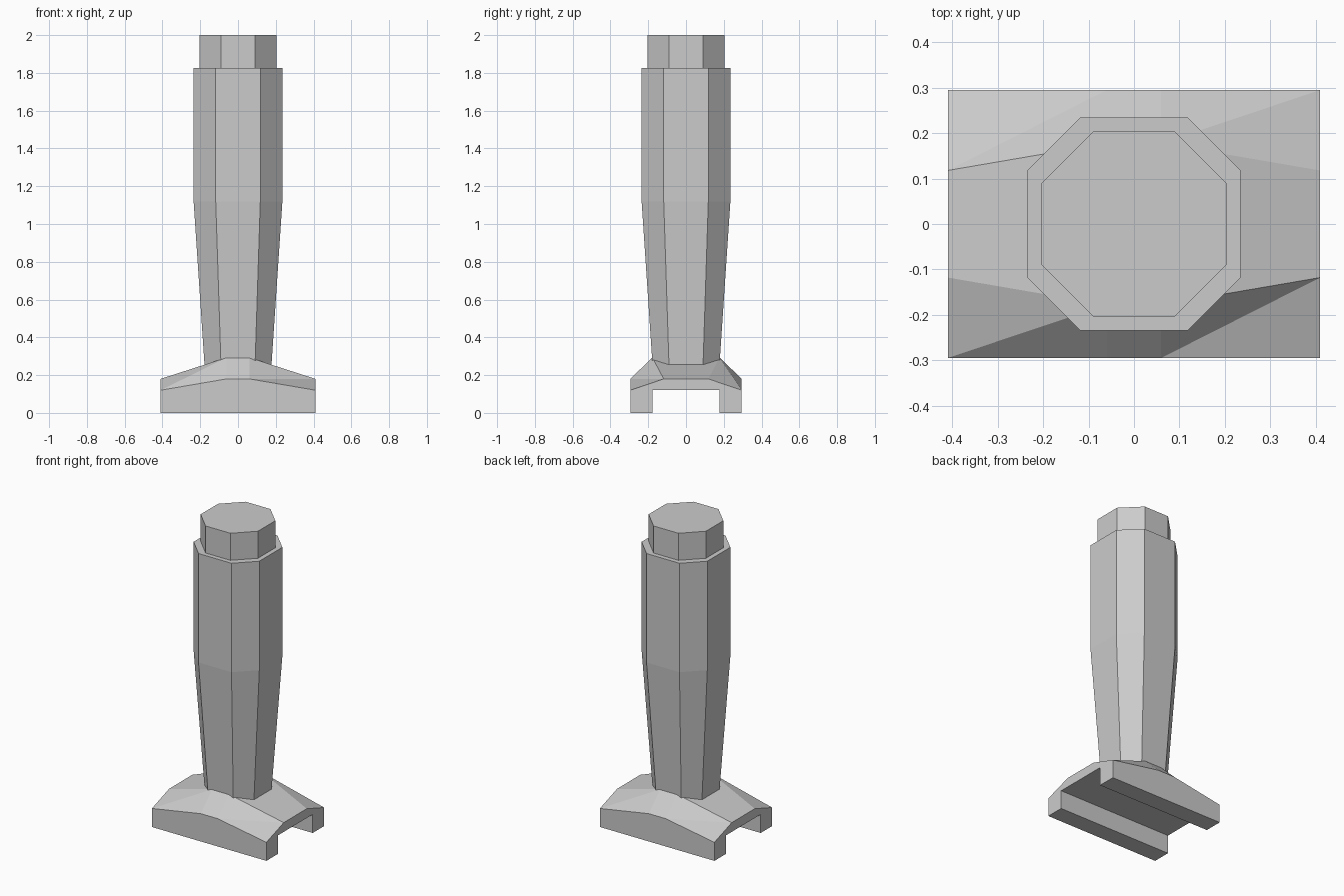
import bpy, bmesh

if "Cube" in bpy.data.objects:
    bpy.data.objects.remove(bpy.data.objects["Cube"])


def loft(name, sections, split=()):
    """Skin a row of matching closed sections; strips in split become triangles."""
    bm = bmesh.new()
    rings = [[bm.verts.new(p) for p in s] for s in sections]
    n = len(rings[0])
    for a, b in zip(rings, rings[1:]):
        for j in range(n):
            k = (j + 1) % n
            if j in split:
                bm.faces.new((a[j], a[k], b[k]))
                bm.faces.new((a[j], b[k], b[j]))
            else:
                bm.faces.new((a[j], a[k], b[k], b[j]))
    bm.faces.new(rings[0])
    bm.faces.new(rings[-1])
    bmesh.ops.recalc_face_normals(bm, faces=bm.faces)
    me = bpy.data.meshes.new(name)
    bm.to_mesh(me)
    bm.free()
    ob = bpy.data.objects.new(name, me)
    bpy.context.collection.objects.link(ob)
    return ob


def octagon(r, c, z):
    """Octagon with half width r and half flat length c."""
    return [(r, -c, z), (r, c, z), (c, r, z), (-c, r, z),
            (-r, c, z), (-r, -c, z), (-c, -r, z), (c, -r, z)]


def foot_section(x, top_y, top_z, side_z):
    """Channel-shaped cross-section of the foot at x."""
    half = [(0.178, 0.12), (0.178, 0), (0.295, 0), (0.295, side_z), (top_y, top_z)]
    pts = [(-y, z) for y, z in half] + half[::-1]
    return [(x, y, z) for y, z in pts]


# Foot: saddle with sloping shoulders and a channel underneath
loft("foot", [
    foot_section(-0.41, 0.118, 0.18, 0.12),
    foot_section(-0.06, 0.178, 0.293, 0.18),
    foot_section(0.06, 0.178, 0.293, 0.18),
    foot_section(0.41, 0.118, 0.18, 0.12),
], split=(3, 5))

# Column: tapered octagonal shaft with a stepped cap
loft("column", [
    octagon(0.177, 0.09, 0.25),
    octagon(0.235, 0.118, 1.12),
    octagon(0.235, 0.118, 1.825),
    octagon(0.205, 0.089, 1.825),
    octagon(0.205, 0.089, 2.0),
])
